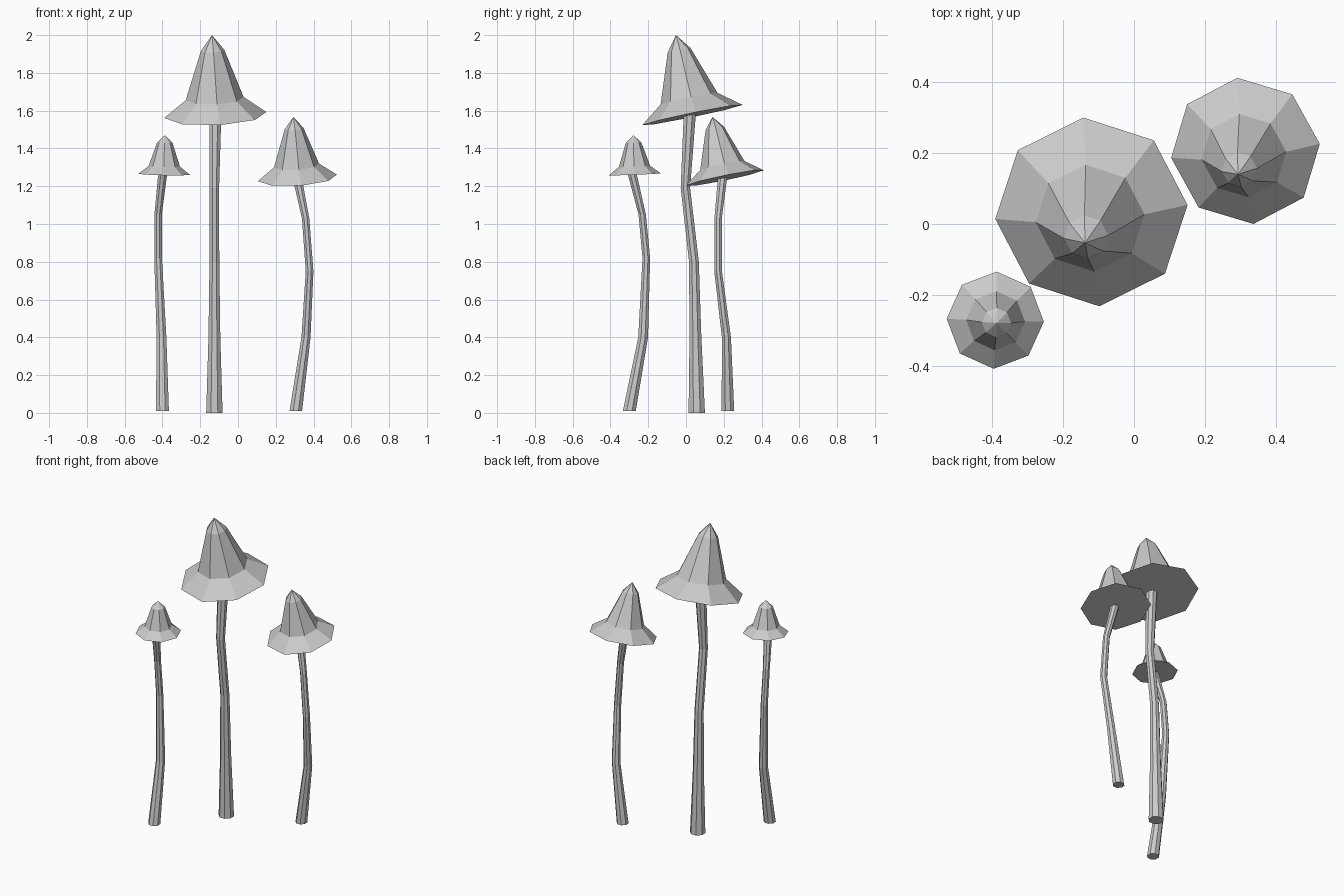
import bpy, bmesh, math
from mathutils import Vector

if "Cube" in bpy.data.objects:
    bpy.data.objects.remove(bpy.data.objects["Cube"])

SIDES = 8


def loft(name, rings, tip=None):
    """Flat-faced skin through rings of points, closed below and by a tip or cap above."""
    bm = bmesh.new()
    loops = [[bm.verts.new(p) for p in ring] for ring in rings]
    for a, b in zip(loops, loops[1:]):
        for i in range(SIDES):
            j = (i + 1) % SIDES
            bm.faces.new((a[i], a[j], b[j], b[i]))
    bm.faces.new(loops[0][::-1])
    if tip is None:
        bm.faces.new(loops[-1])
    else:
        t = bm.verts.new(tip)
        for i in range(SIDES):
            bm.faces.new((loops[-1][i], loops[-1][(i + 1) % SIDES], t))
    bmesh.ops.recalc_face_normals(bm, faces=bm.faces)
    mesh = bpy.data.meshes.new(name)
    bm.to_mesh(mesh)
    bm.free()
    bpy.context.collection.objects.link(bpy.data.objects.new(name, mesh))


def ring(centre, radius, start, u=Vector((1, 0, 0)), v=Vector((0, 1, 0))):
    angles = [start + math.tau * i / SIDES for i in range(SIDES)]
    return [centre + radius * (u * math.cos(a) + v * math.sin(a)) for a in angles]


def cap(name, base, apex, radii, start_deg):
    """Tilted bell: brim, shoulder and crown rings around the base-apex axis."""
    base, apex = Vector(base), Vector(apex)
    n = (apex - base).normalized()
    v = n.cross(Vector((1, 0, 0))).normalized()
    u = v.cross(n)
    rings = [ring(base.lerp(apex, t), r, math.radians(start_deg), u, v)
             for t, r in zip((0, 0.205, 0.81), radii)]
    loft(name, rings, apex)


def stem(name, path):
    """Bent stalk through (x, y, z, radius) stations."""
    loft(name, [ring(Vector(p[:3]), p[3], math.pi / 8) for p in path])


# Tall middle mushroom
cap("middle_cap", (-0.12, 0.034, 1.577), (-0.138, -0.053, 2.0),
    (0.272, 0.154, 0.062), 94.7)
stem("middle_stem", [(-0.125, 0.057, 0, 0.047), (-0.125, 0.05, 0.4, 0.034),
                     (-0.125, 0.042, 0.8, 0.028), (-0.125, -0.003, 1.19, 0.027),
                     (-0.12, 0.021, 1.6, 0.035)])

# Right mushroom
cap("right_cap", (0.314, 0.206, 1.244), (0.293, 0.14, 1.567),
    (0.211, 0.12, 0.05), 96.2)
stem("right_stem", [(0.306, 0.222, 0.01, 0.036), (0.36, 0.214, 0.4, 0.026),
                    (0.379, 0.17, 0.75, 0.022), (0.358, 0.17, 1.03, 0.021),
                    (0.31, 0.195, 1.26, 0.027)])

# Small left mushroom
cap("left_cap", (-0.391, -0.271, 1.263), (-0.387, -0.279, 1.47),
    (0.137, 0.083, 0.041), 88.2)
stem("left_stem", [(-0.4, -0.3, 0.01, 0.037), (-0.405, -0.227, 0.4, 0.028),
                   (-0.423, -0.21, 0.82, 0.022), (-0.423, -0.232, 1.05, 0.021),
                   (-0.398, -0.286, 1.27, 0.026)])
